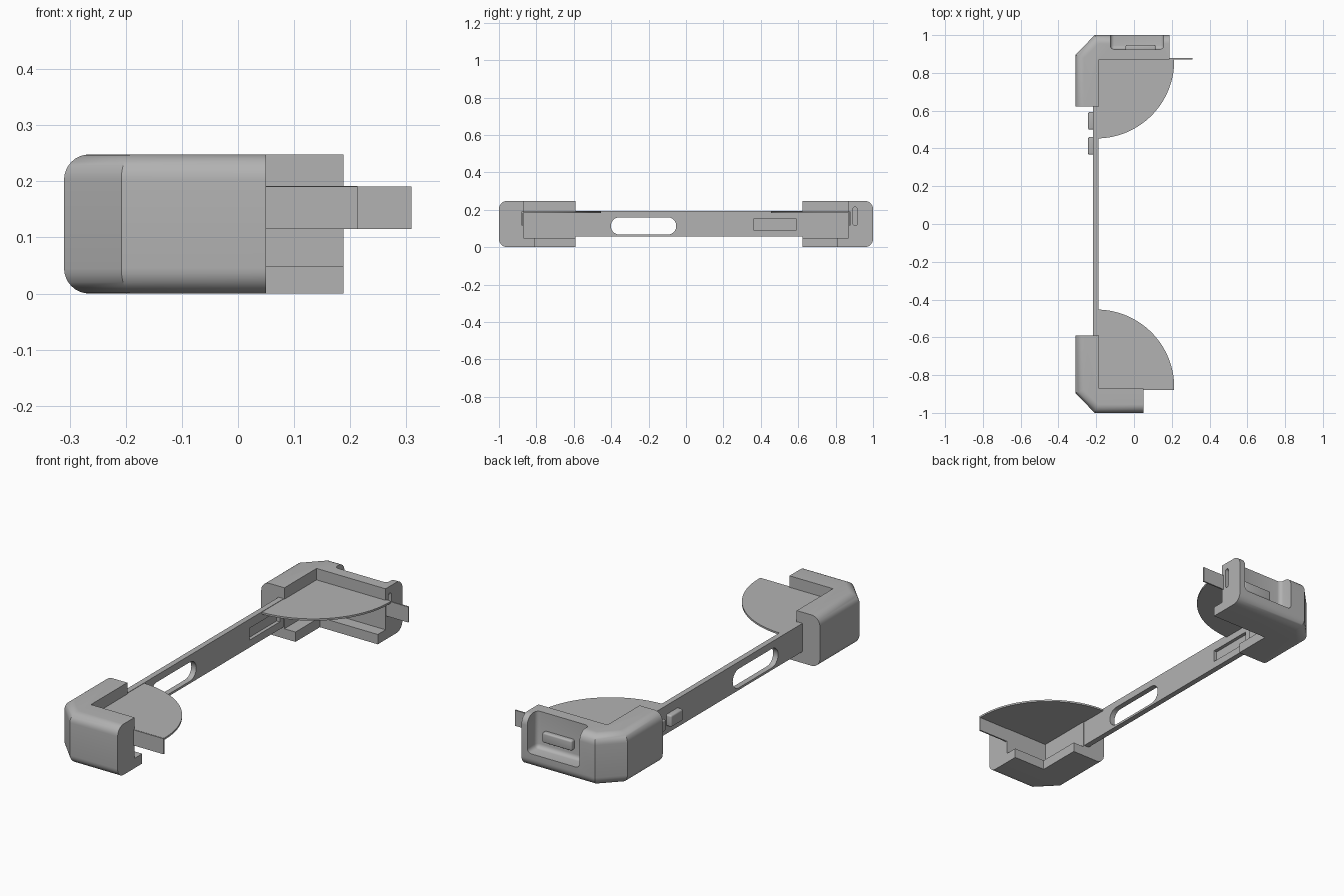
import bpy, bmesh, math
from mathutils import Vector

cube = bpy.data.objects.get("Cube")
if cube:
    bpy.data.objects.remove(cube, do_unlink=True)

grey = bpy.data.materials.new("mid grey")
grey.use_nodes = True
COLOUR = (0.45, 0.45, 0.45, 1)
grey.diffuse_color = COLOUR
grey.node_tree.nodes["Principled BSDF"].inputs["Base Color"].default_value = COLOUR


def prism(name, outline, lo, hi, axis="z", soft=(), radius=0.0, segments=8):
    """Extrude a 2D outline along an axis; round the top and bottom of the listed sides."""
    def place(p, h):
        return Vector((p[0], p[1], h)) if axis == "z" else Vector((h, p[0], p[1]))
    bm = bmesh.new()
    rings = [[bm.verts.new(place(p, h)) for p in outline] for h in (lo, hi)]
    n = len(outline)
    for ring in rings:
        bm.faces.new(ring)
    for i in range(n):
        j = (i + 1) % n
        bm.faces.new((rings[0][i], rings[0][j], rings[1][j], rings[1][i]))
    bmesh.ops.recalc_face_normals(bm, faces=bm.faces)
    edges = [bm.edges.get((r[i], r[(i + 1) % n])) for r in rings for i in soft]
    if edges:
        bmesh.ops.bevel(bm, geom=edges, offset=radius, segments=segments,
                        profile=0.5, affect="EDGES")
    mesh = bpy.data.meshes.new(name)
    bm.to_mesh(mesh)
    bm.free()
    mesh.materials.append(grey)
    obj = bpy.data.objects.new(name, mesh)
    bpy.context.collection.objects.link(obj)
    return obj


def box(name, x, y, z, bevel=0.0):
    obj = prism(name, [(x[0], y[0]), (x[1], y[0]), (x[1], y[1]), (x[0], y[1])], *z)
    if bevel:
        bm = bmesh.new()
        bm.from_mesh(obj.data)
        bmesh.ops.bevel(bm, geom=bm.edges[:], offset=bevel, segments=4,
                        profile=0.5, affect="EDGES")
        bm.to_mesh(obj.data)
        bm.free()
    return obj


def slot(name, y, z, x, steps=12):
    """Round-ended slot running along its longer direction in the side plane."""
    w, h = y[1] - y[0], z[1] - z[0]
    r = min(w, h) / 2
    cy, cz = sum(y) / 2, sum(z) / 2
    dy, dz = w / 2 - r, h / 2 - r
    start = -math.pi / 2 if w > h else 0
    pts = []
    for k, sign in ((0, 1), (1, -1)):
        for i in range(steps + 1):
            a = start + math.pi * (k + i / steps)
            pts.append((cy + sign * dy + r * math.cos(a), cz + sign * dz + r * math.sin(a)))
    return prism(name, pts, *x, axis="x")


def cut(obj, cutter):
    mod = obj.modifiers.new("cut", "BOOLEAN")
    mod.operation = "DIFFERENCE"
    mod.solver = "EXACT"
    mod.object = cutter
    bpy.context.view_layer.objects.active = obj
    bpy.ops.object.modifier_apply(modifier=mod.name)
    bpy.data.objects.remove(cutter, do_unlink=True)


def smooth(obj):
    bpy.ops.object.select_all(action="DESELECT")
    obj.select_set(True)
    bpy.context.view_layer.objects.active = obj
    bpy.ops.object.shade_smooth_by_angle(angle=math.radians(30))


OUT, IN = -0.31, -0.185     # outer and inner faces of the long side


def corner(side, s, arm_end, block_end, tab_end):
    """Corner bumper with lower lip, quarter-round plate and hanging tab."""
    def flip(pts):
        return [(x, s * y) for x, y in pts]
    bumper = prism(side + "_corner_bumper", flip([
        (arm_end, 0.87), (IN, 0.87), (IN, block_end), (OUT, block_end),
        (OUT, 0.895), (-0.208, 1), (arm_end, 1)]), 0, 0.248,
        soft=(3, 4, 5), radius=0.045)
    # L-shaped lower lip
    lip = IN + 0.06
    prism(side + "_lower_lip", flip([
        (arm_end, 0.81), (lip, 0.81), (lip, block_end), (IN - 0.01, block_end),
        (IN - 0.01, 0.88), (arm_end, 0.88)]), 0, 0.048)
    # Quarter-round plate
    r, cx, cy = 0.412, -0.199, 0.865
    arc = [(cx + r * math.sin(a), cy - r * math.cos(a))
           for a in (math.pi / 2 * i / 40 for i in range(41))]
    plate = prism(side + "_quarter_plate",
                  flip(arc + [(cx + r, 0.876), (cx, 0.876)]), 0.183, 0.192)
    smooth(plate)
    # Hanging tab under the straight edge of the plate
    box(side + "_tab", (cx, tab_end), sorted((s * 0.872, s * 0.879)), (0.115, 0.191))
    return bumper


front = corner("front", -1, 0.05, 0.59, 0.213)
back = corner("back", 1, 0.188, 0.622, 0.309)

# Open pocket and end slot in the back bumper
cut(back, box("pocket_cutter", (-0.125, 0.157), (0.925, 1.1), (0.07, 0.4), bevel=0.02))
cut(back, slot("end_slot_cutter", (0.893, 0.915), (0.115, 0.215), (0.165, 0.25)))
smooth(front)
smooth(back)

# Button inside the pocket
smooth(box("pocket_button", (-0.045, 0.115), (0.915, 0.947), (0.11, 0.16), bevel=0.008))

# Long side bar with a rounded opening and a shallow inner recess
bar = box("side_bar", (-0.216, -0.189), (-0.87, 0.87), (0.056, 0.194))
cut(bar, slot("opening_cutter", (-0.402, -0.052), (0.067, 0.16), (-0.4, 0)))
cut(bar, box("recess_cutter", (-0.206, -0.1), (0.36, 0.592), (0.092, 0.15)))
smooth(bar)

# Two buttons on the outside of the bar
for name, y in (("upper_button", (0.5, 0.592)), ("lower_button", (0.367, 0.46))):
    smooth(box(name, (-0.243, -0.208), y, (0.093, 0.15), bevel=0.008))
